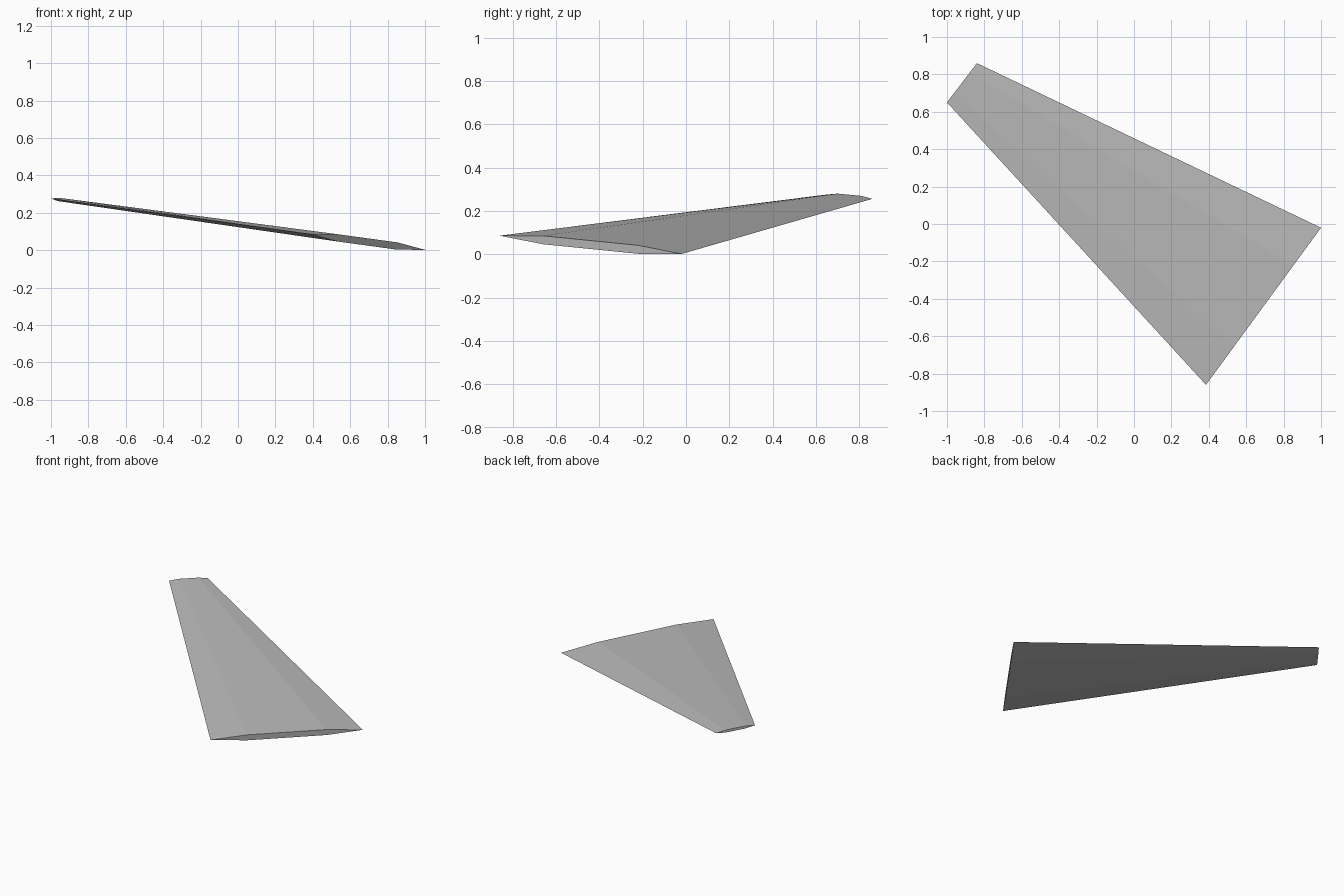
import bpy
import bmesh
from mathutils import Vector

cube = bpy.data.objects.get("Cube")
if cube:
    bpy.data.objects.remove(cube, do_unlink=True)

# Single grey finish
grey = bpy.data.materials.new("light_grey")
grey.use_nodes = True
colour = (0.5, 0.5, 0.5, 1)
grey.diffuse_color = colour
grey.node_tree.nodes["Principled BSDF"].inputs["Base Color"].default_value = colour

# Six-sided section: (fraction along chord, side of the chord)
PROFILE = [(0, 0), (0.24, 1), (0.76, 1), (1, 0), (0.76, -1), (0.24, -1)]


def section(bm, start, end, half_thickness):
    """Ring of vertices around a chord running from start to end."""
    start, end = Vector(start), Vector(end)
    up = Vector((0, 0, half_thickness))
    return [bm.verts.new(start.lerp(end, t) + up * side) for t, side in PROFILE]


# Tapered panel lofted between its wide root and its narrow tip
bm = bmesh.new()
root = section(bm, (0.385, -0.86, 0.086), (1, -0.02, 0.002), 0.0195)
tip = section(bm, (-1, 0.65, 0.276), (-0.84, 0.86, 0.256), 0.009)
for i in range(len(PROFILE)):
    j = (i + 1) % len(PROFILE)
    bm.faces.new((root[i], root[j], tip[j], tip[i]))
bm.faces.new(root)
bm.faces.new(tip)
bmesh.ops.recalc_face_normals(bm, faces=bm.faces)

mesh = bpy.data.meshes.new("wing_panel")
bm.to_mesh(mesh)
bm.free()
mesh.materials.append(grey)
wing = bpy.data.objects.new("wing_panel", mesh)
bpy.context.collection.objects.link(wing)
